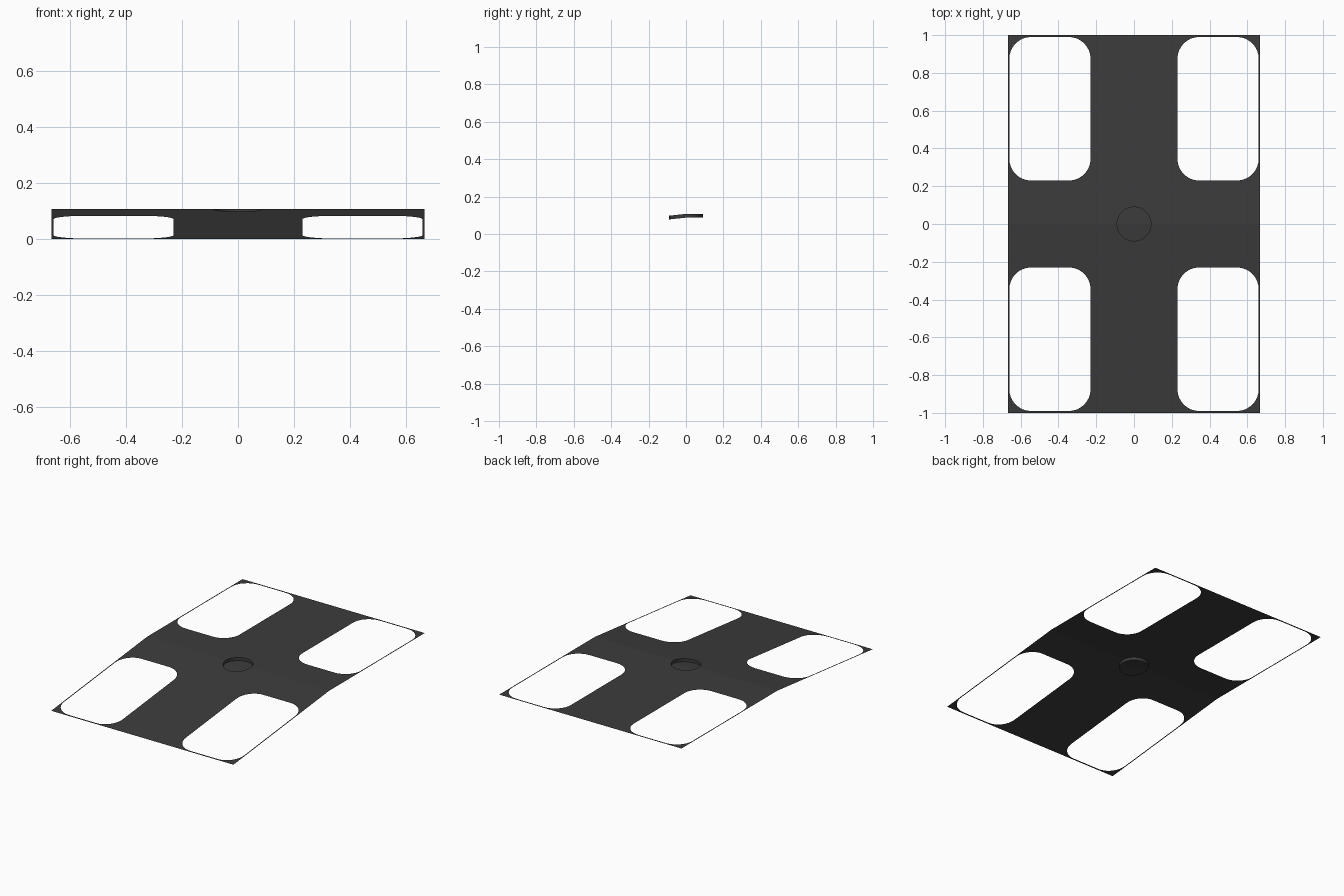
import bpy
import bmesh
from math import sin, cos, pi

cube = bpy.data.objects.get("Cube")
if cube:
    bpy.data.objects.remove(cube)

HALF_X, HALF_Y = 0.667, 1.0
HEIGHT = 0.107                      # height of the level rear half
HOLE_IN, HOLE_X, HOLE_Y = 0.23, 0.66, 0.99
CORNER = 0.115
RADIUS, DEPTH = 0.09, 0.02          # central recess

grey = bpy.data.materials.new("dark grey")
grey.use_nodes = True
colour = (0.045, 0.045, 0.045, 1)
grey.diffuse_color = colour
grey.node_tree.nodes["Principled BSDF"].inputs["Base Color"].default_value = colour


def arc(cx, cy, r, start, sweep, steps):
    return [(cx + r * cos(start + sweep * i / steps),
             cy + r * sin(start + sweep * i / steps)) for i in range(steps + 1)]


def rounded_rect(x0, x1, y0, y1, r):
    corners = [(x1 - r, y1 - r), (x0 + r, y1 - r), (x0 + r, y0 + r), (x1 - r, y0 + r)]
    return [p for k, (cx, cy) in enumerate(corners)
            for p in arc(cx, cy, r, k * pi / 2, pi / 2, 8)]


def add_loop(bm, points):
    verts = [bm.verts.new((x, y, 0)) for x, y in points]
    return [bm.edges.new((a, b)) for a, b in zip(verts, verts[1:] + verts[:1])]


def fold_and_finish(bm, name):
    # Crease across the middle, then slope the front half down to the ground
    bmesh.ops.bisect_plane(bm, geom=bm.verts[:] + bm.edges[:] + bm.faces[:],
                           dist=1e-5, plane_co=(0, 0, 0), plane_no=(0, 1, 0))
    for v in bm.verts:
        v.co.z += HEIGHT * (1 + min(v.co.y, 0))
    bm.normal_update()
    for f in bm.faces:
        if f.normal.z < -0.5:
            f.normal_flip()
    mesh = bpy.data.meshes.new(name)
    bm.to_mesh(mesh)
    bm.free()
    mesh.materials.append(grey)
    obj = bpy.data.objects.new(name, mesh)
    bpy.context.collection.objects.link(obj)


circle = arc(0, 0, RADIUS, 0, 2 * pi, 32)[:-1]

# Folded sheet with four rounded windows and a round opening
bm = bmesh.new()
edges = add_loop(bm, [(-HALF_X, -HALF_Y), (HALF_X, -HALF_Y),
                      (HALF_X, HALF_Y), (-HALF_X, HALF_Y)])
window = rounded_rect(HOLE_IN, HOLE_X, HOLE_IN, HOLE_Y, CORNER)
for sx in (1, -1):
    for sy in (1, -1):
        edges += add_loop(bm, [(x * sx, y * sy) for x, y in window])
edges += add_loop(bm, circle)
bmesh.ops.triangle_fill(bm, edges=edges, use_beauty=True, normal=(0, 0, 1))
fold_and_finish(bm, "folded_sheet")

# Shallow recess: floor plus short wall up to the sheet
bm = bmesh.new()
rim = add_loop(bm, circle)
wall = bmesh.ops.extrude_edge_only(bm, edges=rim)["geom"]
for v in wall:
    if isinstance(v, bmesh.types.BMVert):
        v.co.z -= DEPTH
bmesh.ops.contextual_create(bm, geom=[e for e in wall if isinstance(e, bmesh.types.BMEdge)
                                      and all(v.co.z < -DEPTH / 2 for v in e.verts)])
fold_and_finish(bm, "centre_recess")
